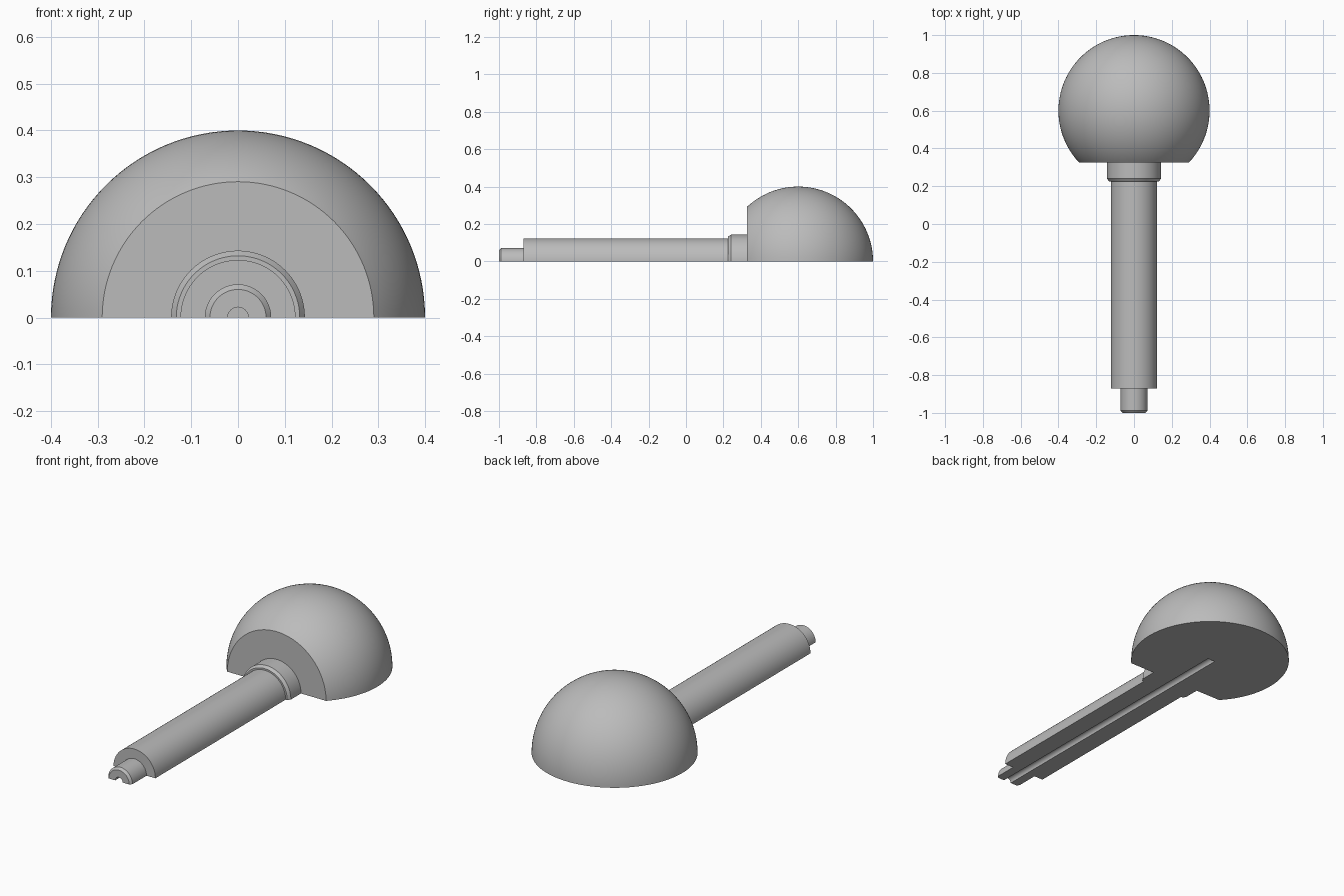
import bpy, bmesh
from math import acos, cos, sin, pi
from mathutils import Vector

cube = bpy.data.objects.get("Cube")
if cube:
    bpy.data.objects.remove(cube, do_unlink=True)

STEPS = 64
GROOVE = 0.022        # radius of the bore left open along the flat underside

grey = bpy.data.materials.new("plain_grey")
grey.use_nodes = True
color = (0.5, 0.5, 0.5, 1)
grey.diffuse_color = color
grey.node_tree.nodes["Principled BSDF"].inputs["Base Color"].default_value = color


def half_turned(name, outer, inner):
    """Turn (y, radius) outlines half way round the y axis and close the flat underside."""
    bm = bmesh.new()
    angles = [pi * i / STEPS for i in range(STEPS + 1)]
    rows = [[bm.verts.new(Vector((r * cos(a), y, r * sin(a)))) for a in angles]
            for y, r in outer + inner]
    for j in range(len(rows) - 1):
        if j == len(outer) - 1:
            continue          # outlines are joined only by the flat underside
        for i in range(STEPS):
            bm.faces.new((rows[j][i], rows[j][i + 1], rows[j + 1][i + 1], rows[j + 1][i]))
    for side in (0, -1):
        bm.faces.new([row[side] for row in rows])
    bmesh.ops.remove_doubles(bm, verts=bm.verts, dist=1e-5)
    bmesh.ops.recalc_face_normals(bm, faces=bm.faces)
    under = min(bm.faces, key=lambda f: f.calc_center_median().z)
    if under.normal.z > 0:
        bmesh.ops.reverse_faces(bm, faces=bm.faces)
    mesh = bpy.data.meshes.new(name)
    bm.to_mesh(mesh)
    bm.free()
    mesh.materials.append(grey)
    obj = bpy.data.objects.new(name, mesh)
    bpy.context.collection.objects.link(obj)
    bpy.ops.object.select_all(action='DESELECT')
    obj.select_set(True)
    bpy.context.view_layer.objects.active = obj
    bpy.ops.object.shade_smooth_by_angle(angle=0.45)


# Ball with a flat front
radius, centre, front = 0.4, 0.6, 0.325
start = acos((front - centre) / radius)
arc = [(centre + radius * cos(start * (1 - i / 56)), radius * sin(start * (1 - i / 56)))
       for i in range(57)]
half_turned("ball_head", [(front, 0.143)] + arc,
            [(0.61, 0), (0.61, GROOVE), (front, GROOVE)])

# Chamfered collar
half_turned("collar", [(0.225, 0.123), (0.225, 0.132), (0.24, 0.143), (front, 0.143)],
            [(front, GROOVE), (0.225, GROOVE)])

# Long shaft
half_turned("shaft", [(-0.87, 0.071), (-0.87, 0.123), (0.225, 0.123)],
            [(0.225, GROOVE), (-0.87, GROOVE)])

# Narrow chamfered tip
half_turned("tip", [(-1, GROOVE), (-1, 0.06), (-0.988, 0.071), (-0.87, 0.071)],
            [(-0.87, GROOVE), (-1, GROOVE)])
